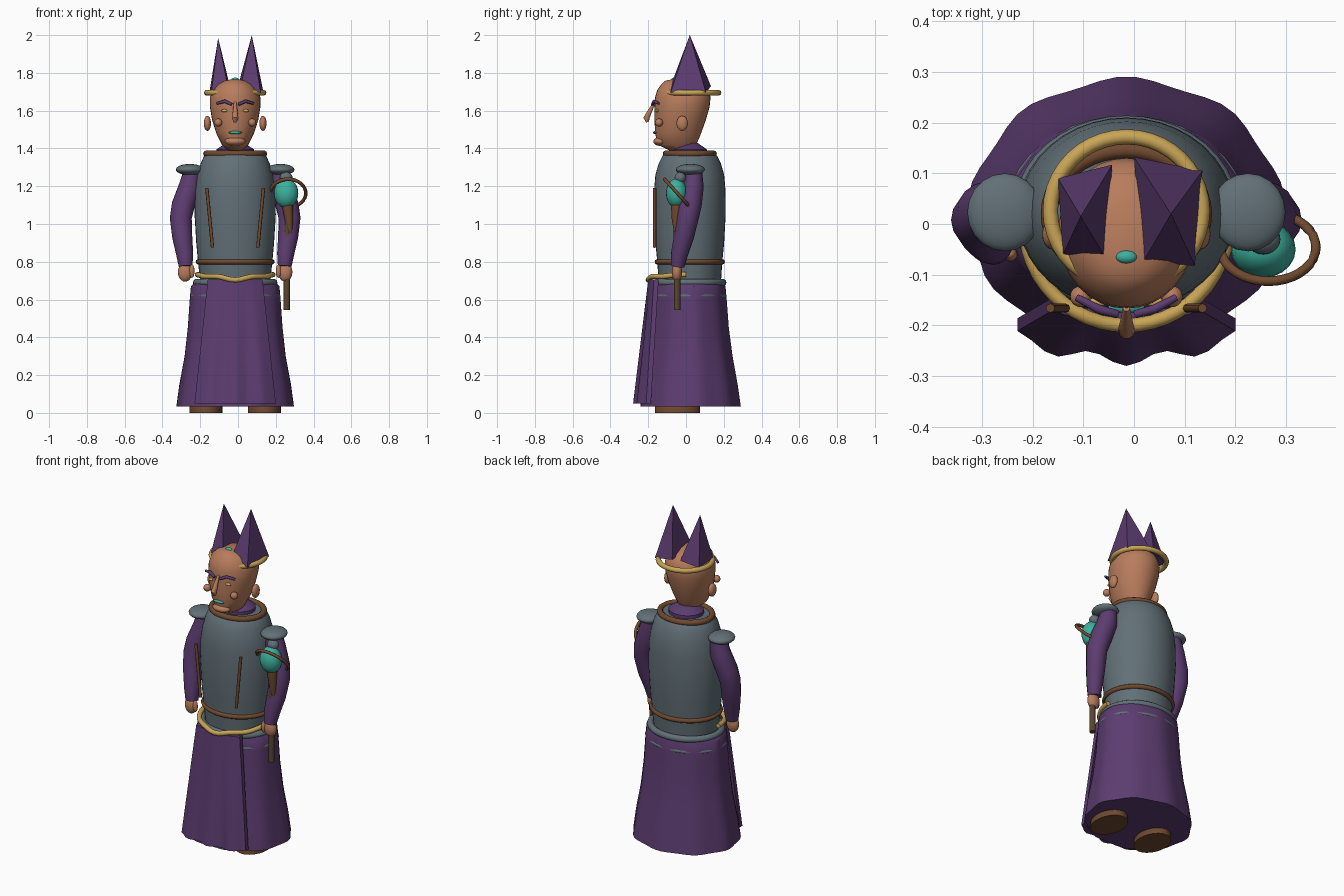
import bpy, bmesh, math
from mathutils import Vector, Matrix

if "Cube" in bpy.data.objects:
    bpy.data.objects.remove(bpy.data.objects["Cube"])

CX, CY = -0.015, 0.02   # body axis


def mat(name, hexcol):
    lin = []
    for i in (0, 2, 4):
        c = int(hexcol[i:i + 2], 16) / 255
        lin.append(c / 12.92 if c <= 0.04045 else ((c + 0.055) / 1.055) ** 2.4)
    m = bpy.data.materials.new(name)
    m.diffuse_color = (*lin, 1)
    m.use_nodes = True
    m.node_tree.nodes["Principled BSDF"].inputs["Base Color"].default_value = m.diffuse_color
    return m


PURPLE = mat("purple cloth", "5C3C70")
GREY = mat("slate grey", "627077")
SKIN = mat("skin", "B87C5C")
GOLD = mat("gold", "C9A557")
BROWN = mat("brown leather", "70492F")
WOOD = mat("dark wood", "5A4530")
TEAL = mat("teal gem", "3CB09E")


def finish(name, bm, m, smooth=40):
    bmesh.ops.recalc_face_normals(bm, faces=bm.faces)
    me = bpy.data.meshes.new(name)
    bm.to_mesh(me)
    bm.free()
    me.materials.append(m)
    ob = bpy.data.objects.new(name, me)
    bpy.context.collection.objects.link(ob)
    if smooth:
        bpy.ops.object.select_all(action='DESELECT')
        ob.select_set(True)
        bpy.context.view_layer.objects.active = ob
        bpy.ops.object.shade_smooth_by_angle(angle=math.radians(smooth))
    return ob


def loft(name, rings, m, smooth=40):
    """Skin a list of closed rings and cap both ends."""
    bm = bmesh.new()
    vs = [[bm.verts.new(p) for p in r] for r in rings]
    n = len(rings[0])
    for a, b in zip(vs, vs[1:]):
        for i in range(n):
            j = (i + 1) % n
            bm.faces.new((a[i], a[j], b[j], b[i]))
    bm.faces.new(vs[0][::-1])
    bm.faces.new(vs[-1])
    return finish(name, bm, m, smooth)


def oval(cx, cy, z, rx, ry, n=32, wave=0, lobes=9):
    pts = []
    for i in range(n):
        a = math.tau * i / n
        k = 1 + wave * math.cos(lobes * (a - math.pi / 2))
        pts.append((cx + rx * k * math.cos(a), cy + ry * k * math.sin(a), z))
    return pts


def ball(name, c, r, m, rot=(0, 0, 0)):
    bm = bmesh.new()
    bmesh.ops.create_uvsphere(bm, u_segments=20, v_segments=12, radius=1)
    ob = finish(name, bm, m, 60)
    ob.scale, ob.location, ob.rotation_euler = r, c, rot
    return ob


def tube(name, pts, radii, m, n=10, closed=False):
    """Round tube along a path, one radius per point."""
    P = [Vector(p) for p in pts]
    rings = []
    for i, p in enumerate(P):
        if closed:
            d = P[(i + 1) % len(P)] - P[i - 1]
        else:
            d = P[min(i + 1, len(P) - 1)] - P[max(i - 1, 0)]
        d.normalize()
        ref = Vector((0, 1, 0)) if abs(d.z) > 0.7 else Vector((0, 0, 1))
        s = d.cross(ref).normalized()
        t = s.cross(d)
        r = radii[i] if isinstance(radii, (list, tuple)) else radii
        rings.append([p + r * (math.cos(math.tau * k / n) * s + math.sin(math.tau * k / n) * t)
                      for k in range(n)])
    if not closed:
        return loft(name, rings, m, 50)
    bm = bmesh.new()
    vs = [[bm.verts.new(q) for q in r] for r in rings]
    for i in range(len(vs)):
        a, b = vs[i - 1], vs[i]
        for k in range(n):
            bm.faces.new((a[k], a[(k + 1) % n], b[(k + 1) % n], b[k]))
    return finish(name, bm, m, 60)


def band(name, z, rx, ry, r, m, cy=CY):
    return tube(name, oval(CX, cy, z, rx, ry, 40), r, m, closed=True)


# Robe skirt with soft folds
loft("skirt", [oval(CX, CY, z, rx, ry, 54, w) for z, rx, ry, w in (
    (.035, .308, .266, .02), (.15, .293, .25, .018), (.3, .266, .224, .015), (.45, .25, .205, .012),
    (.6, .24, .194, .01), (.67, .234, .188, .01), (.69, .215, .18, 0))], PURPLE)
band("hip_trim", .62, .227, .182, .012, GREY)
band("waist_trim", .69, .205, .175, .019, GREY)

# Front apron panel, wavy toward the hem
rings = []
for k in range(9):
    t = k / 8
    front, back = [], []
    for i in range(17):
        u = i / 8 - 1
        x = CX + u * (.145 + .07 * t)
        y = (-.2 + .03 * u * u) * (1 - t) + (-.268 + .045 * u * u - .012 * math.cos(3 * math.pi * u)) * t
        z = .705 - .655 * t
        front.append((x, y, z))
        back.append((x, y + .025 + .025 * t * (1 - u * u), z))
    rings.append(front + back[::-1])
loft("front_panel", rings, PURPLE)

# Feet
for s in (-1, 1):
    loft("foot", [oval(CX + s * .155, -.045, z, .088 * k, .12 * k, 24)
                  for z, k in ((0, 1), (.03, 1), (.06, .9), (.09, .6))], BROWN)

# Torso
loft("torso", [oval(CX, CY, z, rx, ry, 40) for z, rx, ry in (
    (.69, .185, .165), (.8, .197, .172), (.9, .206, .182), (1.05, .215, .19), (1.18, .212, .189),
    (1.26, .2, .182), (1.32, .183, .165), (1.36, .165, .145), (1.375, .15, .13))], GREY)
band("belt", .8, .195, .172, .014, BROWN)
band("collar", 1.372, .152, .126, .017, BROWN)
loft("neck", [oval(CX, CY, z, r, r * .9, 24) for z, r in ((1.34, .1), (1.395, .1), (1.43, .045))], PURPLE)
for s in (-1, 1):
    tube("chest_strip", [(CX + s * .12, -.166, .875), (CX + s * .15, -.166, 1.19)], .009, BROWN, 8)

# Sagging gold sash across the front half
sash = []
for i in range(25):
    a = math.pi + math.pi * i / 24
    c = math.cos(a)
    sash.append((CX + .2 * c, .0 + .2 * math.sin(a),
                 .712 + .02 * c * c + .008 * math.cos(6 * a) * (1 - c * c)))
tube("gold_sash", sash, .014, GOLD)

# Head
loft("head", [oval(CX, (f + b) / 2, z, rx, (b - f) / 2, 32) for z, rx, f, b in (
    (1.39, .04, -.09, .035), (1.42, .07, -.15, .055), (1.48, .1, -.163, .08), (1.55, .122, -.167, .105),
    (1.62, .134, -.167, .125), (1.67, .134, -.164, .13), (1.71, .12, -.152, .12),
    (1.74, .093, -.13, .09), (1.758, .058, -.11, .04), (1.766, .02, -.075, -.02))], SKIN)
ball("chin", (CX, -.135, 1.437), (.055, .038, .024), SKIN)
for s in (-1, 1):
    ball("ear", (CX + s * .147, -.02, 1.533), (.019, .03, .04), SKIN)
    ball("cheek", (CX + s * .09, -.143, 1.537), (.021, .021, .021), SKIN)
    ball("eye", (CX + s * .057, -.154, 1.6), (.017, .01, .008), GOLD)
    tube("eyebrow", [(CX + s * .018, -.178, 1.633), (CX + s * .055, -.168, 1.65),
                     (CX + s * .098, -.145, 1.638)], [.008, .009, .007], PURPLE, 8)
tube("nose", [(CX, -.166, 1.645), (CX, -.19, 1.6), (CX, -.21, 1.56), (CX, -.203, 1.54)],
     [.007, .012, .017, .009], SKIN)
ball("mouth", (CX, -.163, 1.484), (.036, .012, .008), TEAL)
ball("forehead_gem", (CX, -.065, 1.763), (.021, .013, .012), TEAL)

# Crown ring and two four-sided horns
band("crown_ring", 1.695, .15, .146, .015, GOLD, cy=.026)
for name, apex, base in (
    ("left_horn", (-.105, .015, 1.985),
     ((-.15, .09, 1.705), (-.043, .117, 1.73), (-.055, -.068, 1.735), (-.14, -.06, 1.705))),
    ("right_horn", (.073, .02, 2.0),
     ((.0, .132, 1.73), (.135, .105, 1.695), (.12, -.082, 1.695), (.015, -.08, 1.735)))):
    bm = bmesh.new()
    tip = bm.verts.new(apex)
    b = [bm.verts.new(p) for p in base]
    for i in range(4):
        bm.faces.new((b[i], b[(i + 1) % 4], tip))
    bm.faces.new(b[::-1])
    finish(name, bm, PURPLE, 0)

# Shoulder pads, arms and hands
for s in (-1, 1):
    ball("shoulder_pad", (CX + s * .24, .023, 1.288), (.074, .077, .03), GREY)
    tube("arm", [(CX + s * .228, .04, 1.275), (CX + s * .24, .036, 1.2), (CX + s * .275, .022, 1.1),
                 (CX + s * .288, .008, 1.03), (CX + s * .28, -.012, .93), (CX + s * .267, -.035, .84),
                 (CX + s * .262, -.045, .775)],
         [.046, .058, .061, .058, .053, .045, .036], PURPLE, 16)
    ball("hand", (CX + s * .265, -.048, .745), (.038, .027, .05), SKIN)
    ball("thumb", (CX + s * .229, -.06, .75), (.014, .014, .035), SKIN)

# Staff: shaft, flared socket, orb and tilted hoop
tube("staff_shaft", [(.257, -.047, .545), (.262, -.048, 1.0)], .017, WOOD, 12)
tube("staff_socket", [(.275, -.05, .95), (.27, -.053, 1.02), (.262, -.05, 1.1)],
     [.012, .022, .03], BROWN, 12)
ball("staff_orb", (.255, -.05, 1.163), (.064, .056, .078), TEAL)
ball("staff_cap", (.255, -.03, 1.245), (.034, .03, .03), GREY)
tilt = Matrix.Rotation(math.radians(42), 3, 'X')
hoop = [Vector((.265, -.046, 1.163)) + tilt @ Vector((.094 * math.cos(a), 0, .1 * math.sin(a)))
        for a in (math.tau * i / 36 for i in range(36))]
tube("staff_hoop", hoop, .0095, BROWN, 8, closed=True)
